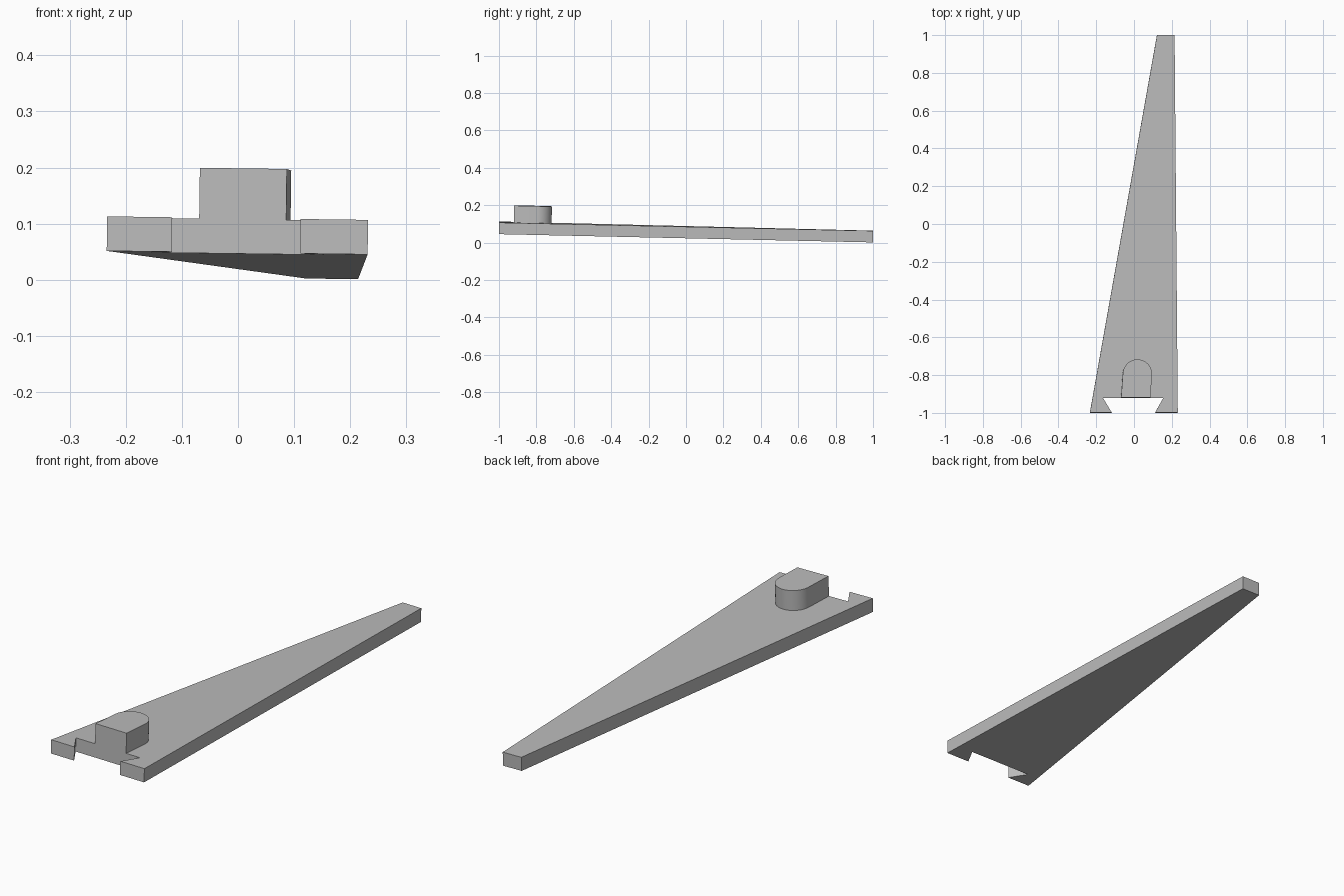
import bpy, bmesh, math

if "Cube" in bpy.data.objects:
    bpy.data.objects.remove(bpy.data.objects["Cube"])

grey = bpy.data.materials.new("light grey")
grey.use_nodes = True
color = (0.5, 0.5, 0.5, 1)
grey.diffuse_color = color
grey.node_tree.nodes["Principled BSDF"].inputs["Base Color"].default_value = color

SLOPE_X, SLOPE_Y = -0.0135, -0.0222   # gentle tilt of the whole wedge
BASE = 0.0262                         # underside height at the centre


def tilted_prism(name, outline, low, high):
    """Extrude an outline between two heights above the tilted underside."""
    bm = bmesh.new()
    rings = []
    for h in (low, high):
        rings.append([bm.verts.new((x - SLOPE_X * h, y - SLOPE_Y * h,
                                    BASE + SLOPE_X * x + SLOPE_Y * y + h))
                      for x, y in outline])
    bottom, top = rings
    bm.faces.new(bottom[::-1])
    bm.faces.new(top)
    n = len(outline)
    for i in range(n):
        j = (i + 1) % n
        bm.faces.new((bottom[i], bottom[j], top[j], top[i]))
    bmesh.ops.recalc_face_normals(bm, faces=bm.faces)
    mesh = bpy.data.meshes.new(name)
    bm.to_mesh(mesh)
    bm.free()
    mesh.materials.append(grey)
    obj = bpy.data.objects.new(name, mesh)
    bpy.context.collection.objects.link(obj)
    return obj


# Tapered plate with a dovetail notch in the wide end
plate = [(-0.234, -1), (-0.118, -1), (-0.165, -0.922), (0.154, -0.922),
         (0.111, -1), (0.231, -1), (0.214, 0.9987), (0.121, 0.9987)]
tilted_prism("tapered_plate", plate, 0, 0.0615)

# Raised peg with a flat front and a rounded back
cx, cy, radius, turn = 0.016, -0.797, 0.077, math.radians(-3.5)
peg = [(-0.07, -0.922), (0.085, -0.922)]
for i in range(25):
    a = turn + math.pi * i / 24
    peg.append((cx + radius * math.cos(a), cy + radius * math.sin(a)))
peg_obj = tilted_prism("rounded_peg", peg, 0.06, 0.152)

# Smooth the round back while keeping the corners crisp
bpy.ops.object.select_all(action='DESELECT')
peg_obj.select_set(True)
bpy.context.view_layer.objects.active = peg_obj
bpy.ops.object.shade_smooth_by_angle(angle=math.radians(30))
